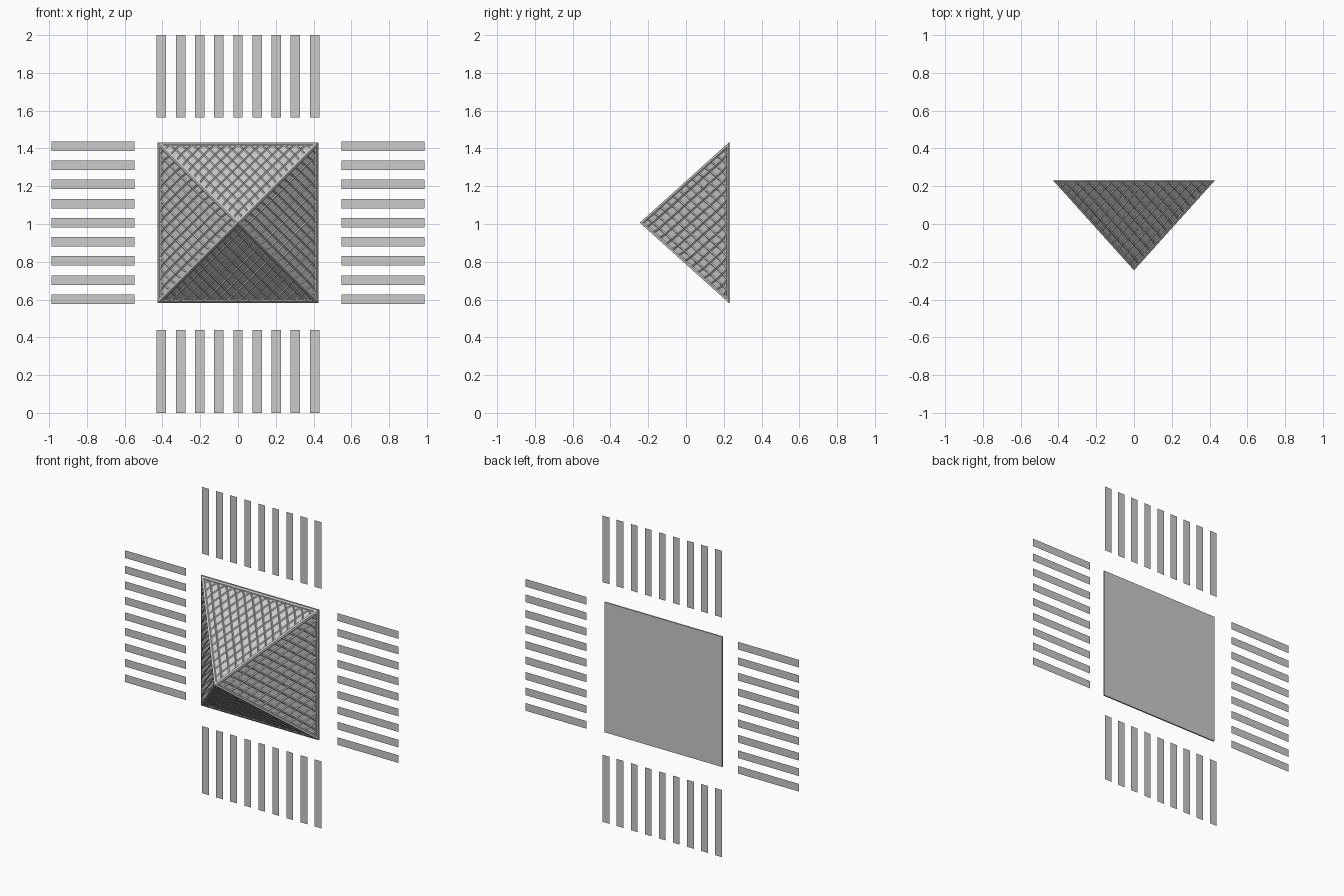
import bpy, bmesh
from mathutils import Vector

if "Cube" in bpy.data.objects:
    bpy.data.objects.remove(bpy.data.objects["Cube"])

ZC = 1.007        # centre height of the pyramid
HALF = 0.423      # half width of the pyramid base
Y_BASE, Y_APEX, Y_STRIP = 0.225, -0.245, 0.245
CELLS = 14        # lattice cells along each ridge


def finish(bm, name):
    mesh = bpy.data.meshes.new(name)
    bm.to_mesh(mesh)
    bm.free()
    obj = bpy.data.objects.new(name, mesh)
    bpy.context.collection.objects.link(obj)
    return obj


def lattice_side(name, left, right):
    """One sloping side: diamond lattice with recessed panes and a plain rim."""
    apex = Vector((0, Y_APEX, ZC))
    u, v = (left - apex) / CELLS, (right - apex) / CELLS
    bm = bmesh.new()
    grid = {(i, j): bm.verts.new(apex + u * i + v * j)
            for i in range(CELLS + 1) for j in range(CELLS + 1 - i)}
    for i in range(CELLS):
        for j in range(CELLS - i):
            keys = [(i, j), (i + 1, j), (i + 1, j + 1), (i, j + 1)]
            bm.faces.new([grid[k] for k in keys if k in grid])
    bm.normal_update()
    cells = bm.faces[:]
    bmesh.ops.inset_region(bm, faces=cells, thickness=0.012,
                           use_boundary=True, use_even_offset=True)
    bmesh.ops.inset_individual(bm, faces=cells, thickness=0.005,
                               depth=-0.005, use_even_offset=True)
    return finish(bm, name)


# Four lattice sides around the forward-pointing apex
corners = [Vector((x * HALF, Y_BASE, ZC + z * HALF))
           for x, z in ((-1, -1), (1, -1), (1, 1), (-1, 1))]
for k, side in enumerate(("bottom", "right", "top", "left")):
    lattice_side("pyramid_side_" + side, corners[k], corners[(k + 1) % 4])

# Thin base plate behind the pyramid
bpy.ops.mesh.primitive_cube_add(size=1, location=(0, Y_BASE + 0.004, ZC))
plate = bpy.context.object
plate.name = "base_plate"
plate.scale = (2 * HALF + 0.004, 0.009, 2 * HALF + 0.004)


def strip_group(name, rects):
    """Flat paper-thin strips facing the front."""
    bm = bmesh.new()
    for x0, x1, z0, z1 in rects:
        bm.faces.new([bm.verts.new((x, Y_STRIP, z))
                      for x, z in ((x0, z0), (x1, z0), (x1, z1), (x0, z1))])
    return finish(bm, name)


# Nine strips on each of the four sides
offsets = [(k - 4) * 0.1013 for k in range(9)]
W = 0.025
strip_group("strips_top", [(o - W, o + W, 1.565, 2.0) for o in offsets])
strip_group("strips_bottom", [(o - W, o + W, 0.0, 0.438) for o in offsets])
strip_group("strips_left", [(-0.988, -0.548, ZC + o - W, ZC + o + W) for o in offsets])
strip_group("strips_right", [(0.547, 0.987, ZC + o - W, ZC + o + W) for o in offsets])
